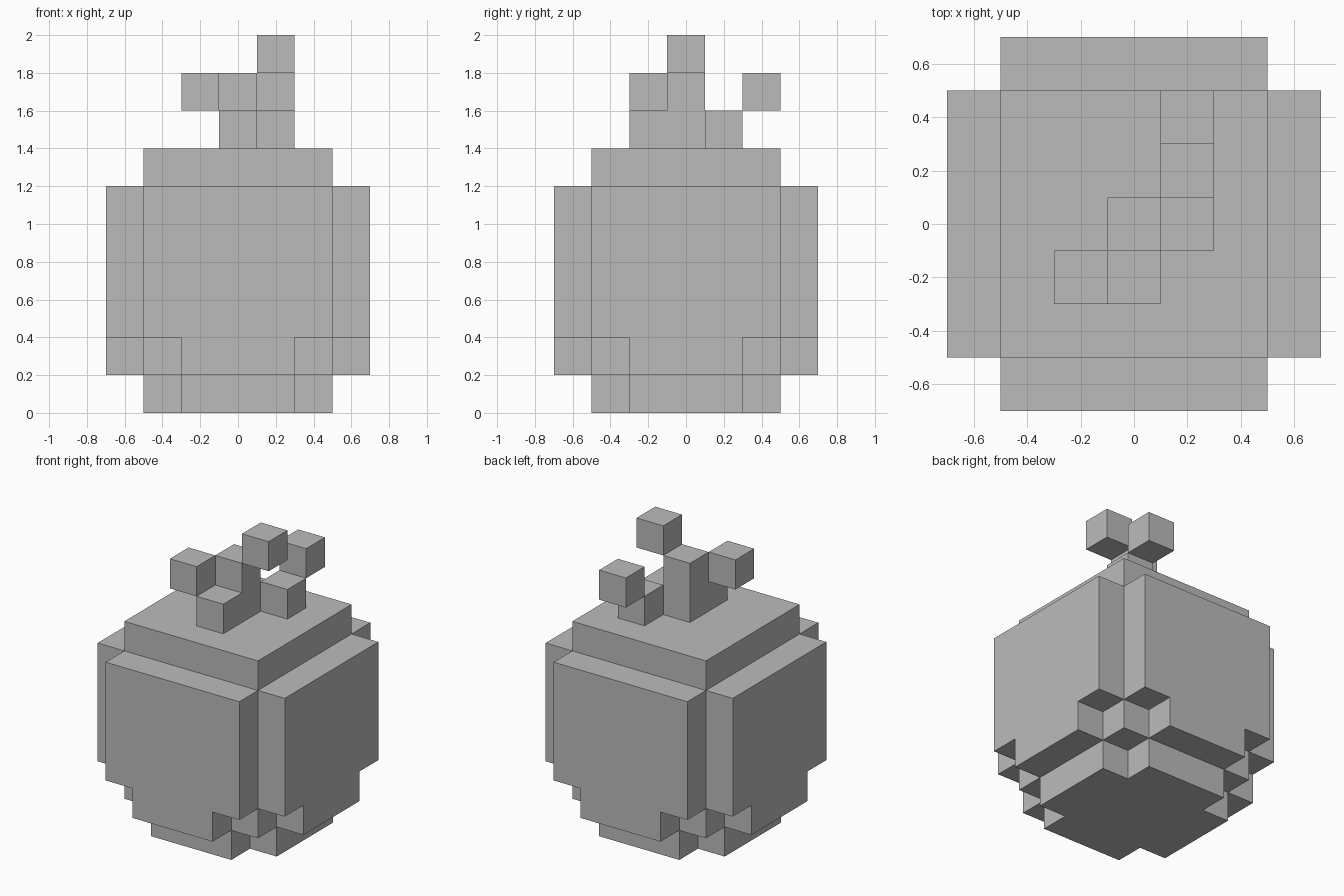
import bpy
import bmesh
from math import radians
from mathutils import Vector

CELL = 0.2

cube = bpy.data.objects.get("Cube")
if cube:
    bpy.data.objects.remove(cube, do_unlink=True)

# Single flat grey
grey = bpy.data.materials.new("plain_grey")
grey.use_nodes = True
colour = (0.5, 0.5, 0.5, 1.0)
grey.diffuse_color = colour
grey.node_tree.nodes["Principled BSDF"].inputs["Base Color"].default_value = colour


def block_part(name, cells):
    """Skin a set of grid cells, keeping only outer faces and merging flat areas."""
    cells = set(cells)
    bm = bmesh.new()
    for cell in cells:
        centre = Vector((cell[0], cell[1], cell[2] + 0.5)) * CELL
        for axis in range(3):
            for sign in (-1, 1):
                normal = Vector((0, 0, 0))
                normal[axis] = sign
                if tuple(c + int(n) for c, n in zip(cell, normal)) in cells:
                    continue
                u = Vector((0, 0, 0))
                u[(axis + 1) % 3] = 1
                v = normal.cross(u)
                corners = [normal + u + v, normal - u + v, normal - u - v, normal + u - v]
                bm.faces.new([bm.verts.new(centre + c * CELL / 2) for c in corners])
    bmesh.ops.remove_doubles(bm, verts=bm.verts, dist=CELL / 100)
    bmesh.ops.dissolve_limit(bm, angle_limit=radians(1), verts=bm.verts, edges=bm.edges)
    mesh = bpy.data.meshes.new(name)
    bm.to_mesh(mesh)
    bm.free()
    mesh.materials.append(grey)
    obj = bpy.data.objects.new(name, mesh)
    bpy.context.collection.objects.link(obj)
    return obj


def in_body(i, j, k):
    near, far = sorted((abs(i), abs(j)))
    if far <= 2:                      # core, with its lowest corners cut away
        return not (k == 0 and near == 2)
    if near <= 2:                     # side panels, with notched lower corners
        return 1 <= k <= 5 and not (k == 1 and near == 2)
    return False


# Rounded block body with four raised side panels
span = range(-3, 4)
block_part("body", [(i, j, k) for i in span for j in span for k in range(7)
                    if in_body(i, j, k)])

# Stem and the loose blocks twisting away from it
block_part("stem", [(0, 0, 7), (0, 0, 8), (0, -1, 7)])
block_part("front_tip", [(-1, -1, 8)])
block_part("top_tip", [(1, 0, 9)])
block_part("back_sprout", [(1, 1, 7)])
block_part("back_tip", [(1, 2, 8)])
